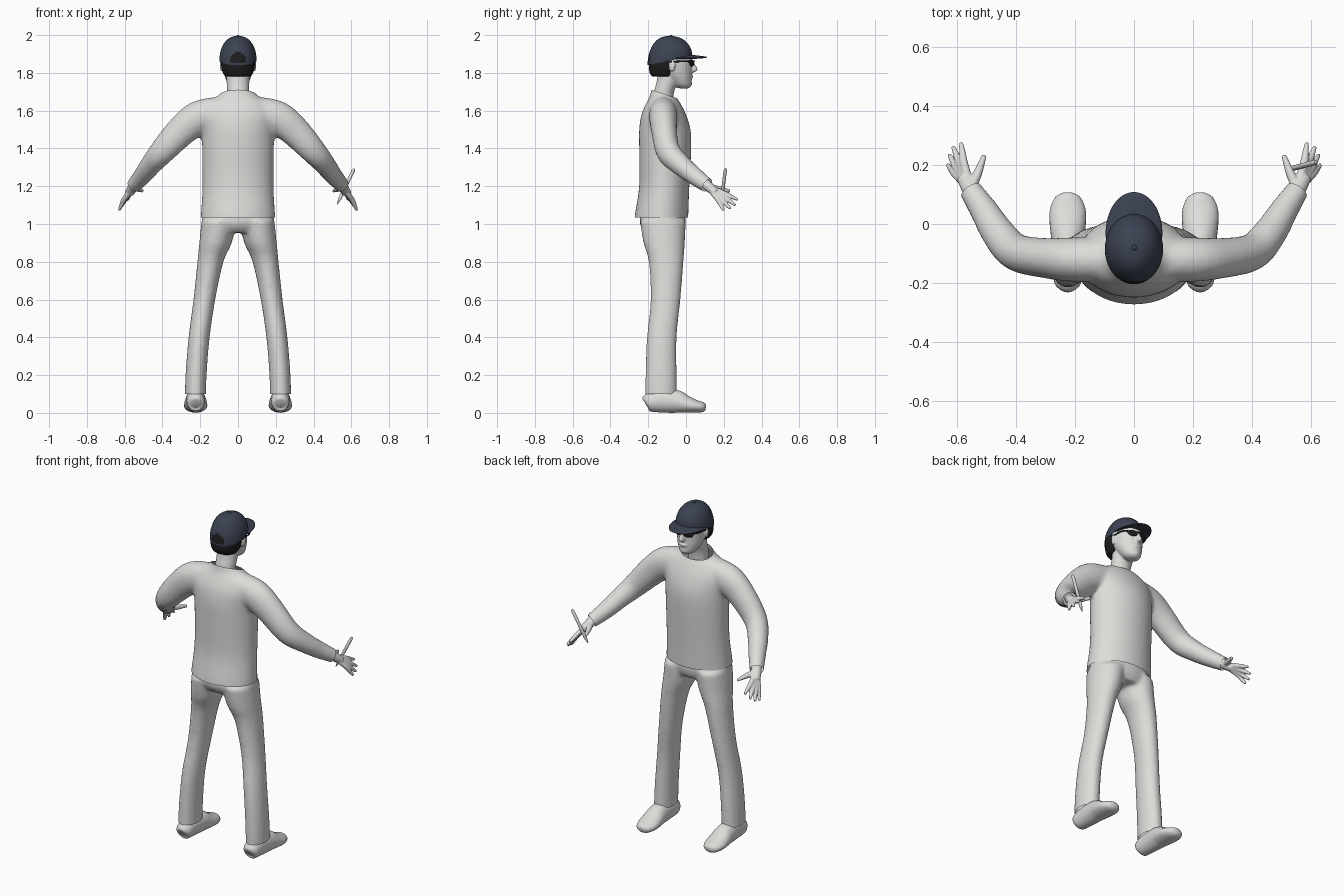
import bpy, bmesh, math
from mathutils import Vector, Matrix

if "Cube" in bpy.data.objects:
    bpy.data.objects.remove(bpy.data.objects["Cube"])


def material(name, rgb):
    m = bpy.data.materials.new(name)
    m.use_nodes = True
    m.diffuse_color = (*rgb, 1)
    m.node_tree.nodes["Principled BSDF"].inputs["Base Color"].default_value = (*rgb, 1)
    return m


pale = material("pale_grey", (0.72, 0.72, 0.70))
navy = material("dark_navy", (0.045, 0.055, 0.085))
black = material("soft_black", (0.012, 0.012, 0.013))


def resample(rings, steps):
    """Smooth curve through the given rings."""
    r = [Vector(v) for v in rings]
    out = []
    for i in range(len(r) - 1):
        a, b, c, d = r[max(i - 1, 0)], r[i], r[i + 1], r[min(i + 2, len(r) - 1)]
        for k in range(steps):
            t = k / steps
            out.append(b + (c - a) * (t / 2) + (a * 2 - b * 5 + c * 4 - d) * (t * t / 2)
                       + (b * 3 - a - c * 3 + d) * (t ** 3 / 2))
    return out + [r[-1]]


def loft(bm, rings, level=False, n=28, steps=4):
    """Closed tube through (x, y, z, radius_a, radius_b); level keeps rings horizontal."""
    rings = resample(rings, steps)
    mids = [Vector(r[:3]) for r in rings]
    loops = []
    for i, r in enumerate(rings):
        a, b = Vector((1, 0, 0)), Vector((0, 1, 0))
        if not level:
            d = (mids[min(i + 1, len(mids) - 1)] - mids[max(i - 1, 0)]).normalized()
            a = d.cross(Vector((0, 0, 1))).normalized()
            b = a.cross(d)
        angles = [math.tau * k / n for k in range(n)]
        loops.append([bm.verts.new(mids[i] + a * r[3] * math.cos(t) + b * r[4] * math.sin(t))
                      for t in angles])
    for p, q in zip(loops, loops[1:]):
        for k in range(n):
            bm.faces.new((p[k], p[(k + 1) % n], q[(k + 1) % n], q[k]))
    bm.faces.new(loops[0])
    bm.faces.new(loops[-1])


def ball(bm, centre, size, turn=0.0):
    bmesh.ops.create_uvsphere(bm, u_segments=24, v_segments=14, radius=1, matrix=Matrix.Translation(
        centre) @ Matrix.Rotation(turn, 4, 'Z') @ Matrix.Diagonal((*size, 1)))


def flip(rings, s):
    return [(r[0] * s, *r[1:]) for r in rings]


def finish(name, bm, mats, voxel=0, relax=4, cuts=()):
    """Make the object; optionally fuse its pieces and trim it by planes."""
    bmesh.ops.recalc_face_normals(bm, faces=bm.faces)
    me = bpy.data.meshes.new(name)
    bm.to_mesh(me)
    bm.free()
    ob = bpy.data.objects.new(name, me)
    bpy.context.collection.objects.link(ob)
    for m in mats:
        me.materials.append(m)
    bpy.ops.object.select_all(action='DESELECT')
    bpy.context.view_layer.objects.active = ob
    ob.select_set(True)
    if voxel:
        rm = ob.modifiers.new("fuse", 'REMESH')
        rm.mode, rm.voxel_size = 'VOXEL', voxel
        sm = ob.modifiers.new("relax", 'SMOOTH')
        sm.factor, sm.iterations = 0.5, relax
        for m in ("fuse", "relax"):
            bpy.ops.object.modifier_apply(modifier=m)
    if cuts:
        bm = bmesh.new()
        bm.from_mesh(ob.data)
        for co, no in cuts:
            bmesh.ops.bisect_plane(bm, geom=bm.verts[:] + bm.edges[:] + bm.faces[:],
                                   plane_co=co, plane_no=no, clear_outer=True)
        bm.to_mesh(ob.data)
        bm.free()
    bpy.ops.object.shade_smooth_by_angle(angle=math.radians(50))
    return ob


# Sweater: torso and both sleeves fused, trimmed at hem, collar and cuffs
bm = bmesh.new()
loft(bm, [(0, -.13, .97, .197, .142), (0, -.13, 1.04, .197, .142), (0, -.115, 1.2, .188, .133),
          (0, -.11, 1.4, .19, .138), (0, -.112, 1.5, .193, .136), (0, -.118, 1.58, .2, .118),
          (0, -.12, 1.64, .17, .09), (0, -.122, 1.68, .105, .068), (0, -.122, 1.73, .062, .06)],
     level=True, n=40)
cuts = [((0, 0, 1.035), (0, 0, -1)), ((0, -.12, 1.69), (0, .33, 1))]
for s in (1, -1):
    loft(bm, flip([(.1, -.12, 1.59, .075, .085), (.21, -.12, 1.562, .075, .09),
                   (.3, -.115, 1.492, .068, .082), (.4, -.095, 1.385, .063, .069),
                   (.46, -.03, 1.315, .057, .057), (.51, .05, 1.25, .048, .048),
                   (.57, .14, 1.185, .036, .036)], s))
    cuts.append(((.55 * s, .112, 1.205), (.5 * s, .75, -.5)))
finish("sweater", bm, [pale], .011, 9, cuts)

# Trousers: hips and legs fused, trimmed at the ankles
bm = bmesh.new()
loft(bm, [(0, -.12, 1.12, .175, .11), (0, -.124, 1.01, .19, .122), (0, -.118, .955, .16, .095)],
     level=True, n=40)
for s in (1, -1):
    loft(bm, flip([(.1, -.122, 1.02, .093, .122), (.119, -.116, .9, .086, .11),
                   (.146, -.105, .8, .069, .092), (.178, -.108, .6, .058, .079),
                   (.206, -.128, .4, .056, .079), (.222, -.132, .2, .056, .083),
                   (.226, -.132, .06, .056, .084)], s), level=True)
finish("trousers", bm, [pale], .011, 7, [((0, 0, .1), (0, 0, -1))])

# Shoes
for s, side in ((1, "left"), (-1, "right")):
    bm = bmesh.new()
    loft(bm, flip([(.224, -.216, .05, .022, .025), (.224, -.2, .056, .045, .048),
                   (.224, -.13, .064, .05, .062), (.224, -.05, .06, .056, .06),
                   (.224, .0, .046, .061, .046), (.224, .05, .035, .06, .034),
                   (.224, .09, .03, .043, .026), (.224, .105, .028, .018, .014)], s))
    for v in bm.verts:
        v.co.z = max(v.co.z, 0)
    finish(side + "_shoe", bm, [pale])

# Hands: four fingers and a thumb growing out of the wrist
fingers = [((.575, .205, 1.16), (.585, .275, 1.128)), ((.587, .198, 1.145), (.612, .262, 1.1)),
           ((.597, .185, 1.135), (.625, .235, 1.08)), ((.603, .168, 1.13), (.63, .2, 1.072))]
for s, side in ((1, "left"), (-1, "right")):
    bm = bmesh.new()
    loft(bm, flip([(.52, .07, 1.24, .028, .028), (.55, .113, 1.203, .029, .027),
                   (.575, .16, 1.165, .026, .022)], s))
    for knuckle, tip in fingers:
        loft(bm, flip([(.553, .12, 1.195, .017, .017), (*knuckle, .014, .014),
                       (*Vector(knuckle).lerp(tip, .55), .011, .011), (*tip, .007, .007)], s), n=14)
    loft(bm, flip([(.55, .125, 1.195, .018, .018), (.527, .175, 1.185, .015, .015),
                   (.506, .233, 1.175, .008, .008)], s), n=14)
    finish(side + "_hand", bm, [pale], .004, 3)

# Pen in the left hand
bm = bmesh.new()
loft(bm, [(.525, .185, 1.105, .002, .002), (.54, .189, 1.136, .009, .009),
          (.61, .208, 1.283, .009, .009), (.615, .21, 1.293, .005, .005)], n=14, steps=1)
finish("pen", bm, [pale])

# Head with neck, nose, lips, brow and ears
bm = bmesh.new()
loft(bm, [(0, -.012, 1.718, .022, .024), (0, -.02, 1.733, .046, .048), (0, -.037, 1.77, .066, .068),
          (0, -.058, 1.81, .078, .09), (0, -.072, 1.86, .084, .104), (0, -.08, 1.92, .078, .096),
          (0, -.085, 1.965, .045, .055)], level=True)
loft(bm, [(0, -.122, 1.6, .056, .052), (0, -.118, 1.69, .058, .053), (0, -.1, 1.75, .06, .056),
          (0, -.085, 1.82, .062, .06)], level=True)
loft(bm, [(0, .026, 1.868, .009, .01), (0, .036, 1.84, .011, .016), (0, .042, 1.815, .016, .019),
          (0, .034, 1.803, .01, .01)], level=True, n=16)
ball(bm, (0, .027, 1.78), (.026, .012, .009))
ball(bm, (0, .018, 1.742), (.022, .015, .014))
for s in (1, -1):
    ball(bm, (.086 * s, -.075, 1.838), (.009, .019, .031), -.4 * s)
finish("head", bm, [pale], .005, 4)

# Hair below the cap
bm = bmesh.new()
loft(bm, [(0, -.12, 1.782, .068, .06), (0, -.118, 1.8, .08, .074), (0, -.112, 1.84, .089, .085),
          (0, -.105, 1.89, .085, .085)], level=True)
finish("hair", bm, [black])

# Cap crown, with the arched gap at the back showing hair
bm = bmesh.new()
ball(bm, (0, 0, 0), (1, 1, 1))
bmesh.ops.subdivide_edges(bm, edges=bm.edges[:], cuts=2, use_grid_fill=True, smooth=1)
bmesh.ops.bisect_plane(bm, geom=bm.verts[:] + bm.edges[:] + bm.faces[:], plane_co=(0, 0, 0),
                       plane_no=(0, 0, -1), clear_outer=True)
for v in bm.verts:
    bulge = max(math.hypot(v.co.x, v.co.y), .001) ** -.15
    y = v.co.y * bulge * .118 - .085
    base = 1.865 + (y + .085) * .2
    v.co = (v.co.x * bulge * .098, y, base + (1.995 - base) * v.co.z)
for f in bm.faces:
    c = f.calc_center_median()
    arch = (c.x / .043) ** 2 + ((c.z - 1.857) / .053) ** 2 < 1
    f.material_index = int(arch and c.y < -.1 and c.z > 1.857)
finish("cap_crown", bm, [navy, black])

# Cap button
bm = bmesh.new()
ball(bm, (0, -.08, 1.995), (.009, .009, .005))
finish("cap_button", bm, [navy])

# Curved peak
bm = bmesh.new()
rows = []
for j in range(9):
    k = .4 + .6 * j / 8
    row = []
    for i in range(33):
        t = math.pi * (i / 32 * 1.1 - .05)
        x, y = .096 * k * math.cos(t), .138 * k * math.sin(t) - .03
        row.append(bm.verts.new((x, y, 1.9 - .13 * max(y, 0) - 2.2 * x * x)))
    rows.append(row)
for p, q in zip(rows, rows[1:]):
    for i in range(32):
        bm.faces.new((p[i], p[i + 1], q[i + 1], q[i]))
peak = finish("cap_peak", bm, [navy])
peak.modifiers.new("thickness", 'SOLIDIFY').thickness = .006

# Glasses: lenses, bridge and arms
bm = bmesh.new()
for s in (1, -1):
    ball(bm, (.036 * s, .031, 1.852), (.03, .007, .018), -.35 * s)
    loft(bm, flip([(.062, .02, 1.86, .004, .005), (.084, -.01, 1.862, .003, .005),
                   (.09, -.085, 1.858, .003, .004)], s), n=10)
loft(bm, [(-.02, .036, 1.86, .004, .004), (0, .043, 1.863, .004, .004),
          (.02, .036, 1.86, .004, .004)], n=10)
finish("glasses", bm, [black])
